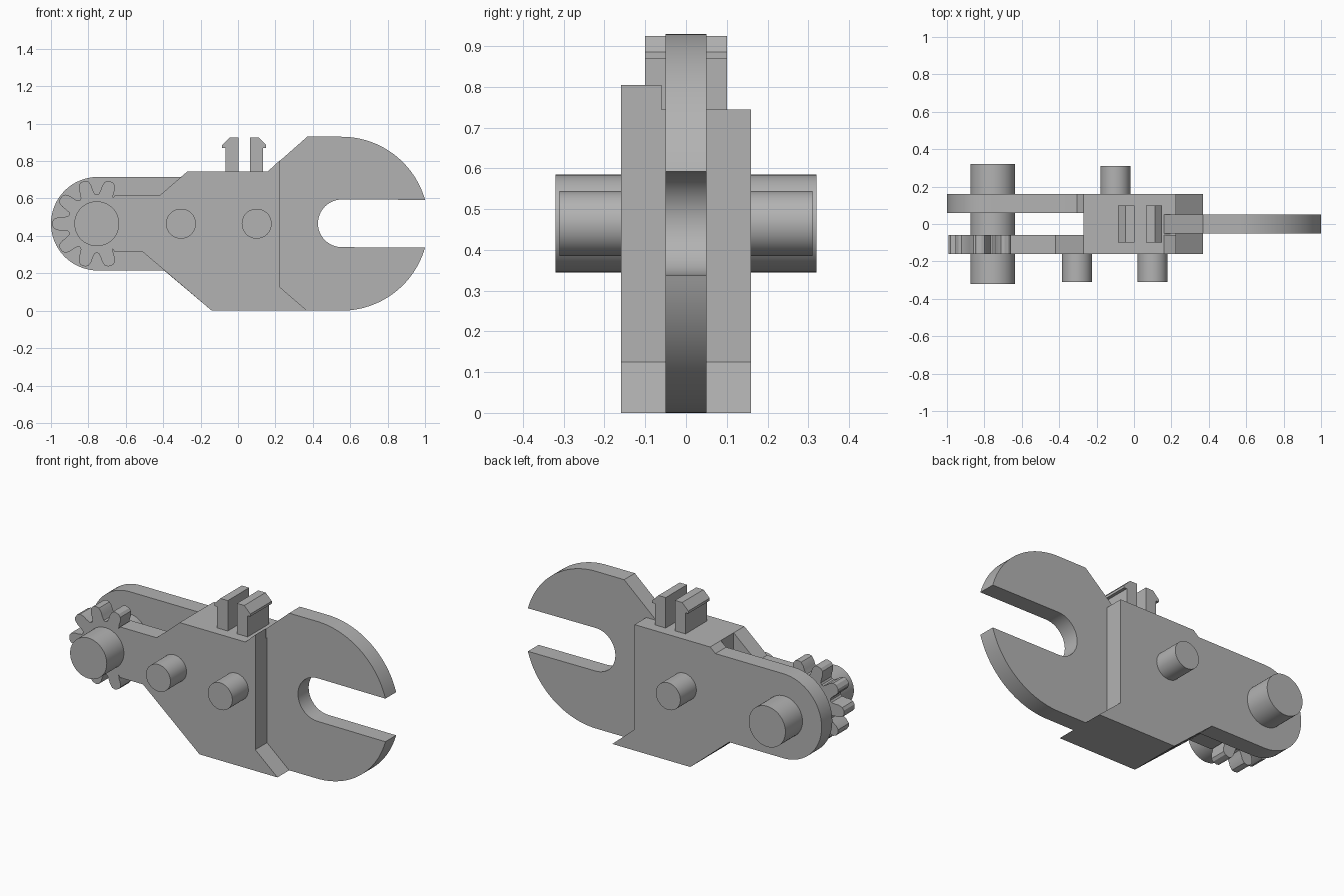
import bpy, bmesh, math

cube = bpy.data.objects.get("Cube")
if cube:
    bpy.data.objects.remove(cube, do_unlink=True)

grey = bpy.data.materials.new("light_grey")
grey.use_nodes = True
grey.diffuse_color = (0.45, 0.45, 0.45, 1)
grey.node_tree.nodes["Principled BSDF"].inputs["Base Color"].default_value = grey.diffuse_color

AXIS_Z = 0.465          # height shared by the axle, pins and slot
HUB_X = -0.755


def arc(cx, cz, r, start, end, steps):
    """Points on an arc in the xz plane, angles in degrees."""
    angles = [math.radians(start + (end - start) * i / steps) for i in range(steps + 1)]
    return [(cx + r * math.cos(a), cz + r * math.sin(a)) for a in angles]


def plate(name, outline, y0, y1):
    """Extrude an xz outline from y0 to y1."""
    bm = bmesh.new()
    face = bm.faces.new([bm.verts.new((x, y0, z)) for x, z in outline])
    ext = bmesh.ops.extrude_face_region(bm, geom=[face])
    moved = [v for v in ext["geom"] if isinstance(v, bmesh.types.BMVert)]
    bmesh.ops.translate(bm, verts=moved, vec=(0, y1 - y0, 0))
    bmesh.ops.recalc_face_normals(bm, faces=bm.faces)
    mesh = bpy.data.meshes.new(name)
    bm.to_mesh(mesh)
    bm.free()
    mesh.materials.append(grey)
    obj = bpy.data.objects.new(name, mesh)
    bpy.context.collection.objects.link(obj)
    bpy.ops.object.select_all(action="DESELECT")
    obj.select_set(True)
    bpy.context.view_layer.objects.active = obj
    bpy.ops.object.shade_smooth_by_angle(angle=math.radians(25))
    return obj


def pin(name, x, r, y0, y1):
    return plate(name, arc(x, AXIS_Z, r, 0, 352.5, 47), y0, y1)


# Right-hand foot shared by every layer of the body
foot = [(0.37, 0), (0.225, 0.125)]

# Back plate with a rounded arm
back = [(-0.14, 0)] + foot + [(0.225, 0.745), (-0.27, 0.745), (-0.305, 0.715)]
back += arc(-0.75, AXIS_Z, 0.25, 90, 270, 32) + [(-0.395, 0.215)]
plate("back_plate", back, 0.06, 0.16)

# Solid core between the plates
plate("body_core", [(-0.27, 0.11), (-0.14, 0)] + foot + [(0.225, 0.745), (-0.27, 0.745)],
      -0.06, 0.06)

# Front plate whose arm ends in a partial gear
half_tooth = [(18, 0.155), (14, 0.16), (11, 0.185), (10, 0.205), (7, 0.228), (3, 0.237)]
tooth = [(-a, r) for a, r in half_tooth] + half_tooth[:0:-1]
gear = []
for k in range(2, 9):
    for a, r in tooth:
        angle = k * 36 + a
        if 56 < angle < 304:
            t = math.radians(angle)
            gear.append((HUB_X + r * math.cos(t), AXIS_Z + r * math.sin(t)))
front = [(-0.14, 0)] + foot + [(0.225, 0.805), (0.16, 0.745), (-0.27, 0.745),
                               (-0.42, 0.615), (-0.66, 0.615)]
front += gear + [(-0.66, 0.315), (-0.51, 0.315)]
plate("front_gear_plate", front, -0.16, -0.06)

# Open jaw with a round-ended slot
tip = math.degrees(math.asin(0.1275 / 0.465))
jaw = [(0.2, 0.1), (0.37, 0)]
jaw += arc(0.553, AXIS_Z, 0.465, -90, -tip, 28)
jaw += arc(0.555, AXIS_Z + 0.002, 0.1275, 270, 90, 24)
jaw += arc(0.553, AXIS_Z, 0.465, tip, 90, 28)
jaw += [(0.37, 0.93), (0.16, 0.745)]
plate("open_jaw", jaw, -0.05, 0.05)

# Pair of snap clips on top, mirrored about their shared centre
clip = [(0.03, 0.745), (0.1, 0.745), (0.1, 0.87), (0.118, 0.87), (0.118, 0.885),
        (0.078, 0.925), (0.03, 0.925)]
for side, label in ((-1, "right"), (1, "left")):
    plate(label + "_clip", [(0.033 + side * x, z) for x, z in clip], -0.1, 0.1)

# Axle and pegs
pin("axle", HUB_X, 0.12, -0.32, 0.32)
pin("front_peg_right", -0.305, 0.08, -0.31, -0.16)
pin("front_peg_left", 0.1, 0.08, -0.31, -0.16)
pin("back_peg", -0.1, 0.08, 0.16, 0.31)
